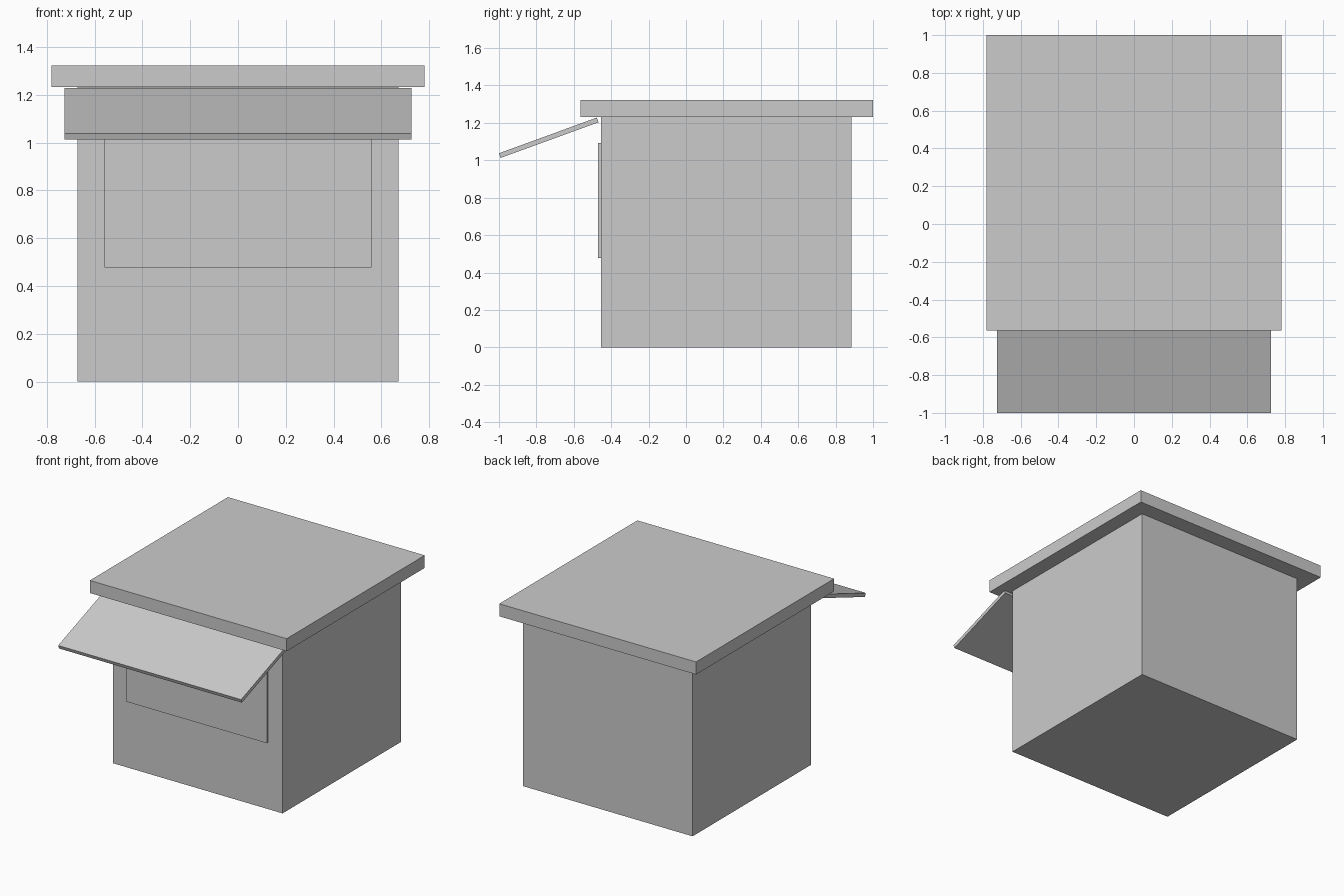
import bpy, math
from mathutils import Matrix

if "Cube" in bpy.data.objects:
    bpy.data.objects.remove(bpy.data.objects["Cube"])

grey = bpy.data.materials.new("plain grey")
grey.diffuse_color = (0.6, 0.6, 0.6, 1)
grey.use_nodes = True
grey.node_tree.nodes["Principled BSDF"].inputs["Base Color"].default_value = grey.diffuse_color


def box(name, lo, hi, tilt=0.0):
    """Box between two corners, tilted about x through its centre."""
    centre = [(a + b) / 2 for a, b in zip(lo, hi)]
    size = [b - a for a, b in zip(lo, hi)]
    bpy.ops.mesh.primitive_cube_add(size=1)
    ob = bpy.context.object
    ob.name = ob.data.name = name
    ob.data.transform(Matrix.Rotation(tilt, 4, 'X') @ Matrix.Diagonal((*size, 1)))
    ob.location = centre
    ob.data.materials.append(grey)
    return ob


# Stall body and overhanging flat roof
box("body", (-0.672, -0.455, 0), (0.672, 0.885, 1.232))
box("roof", (-0.78, -0.563, 1.232), (0.78, 1.0, 1.322))

# Serving window panel, standing slightly proud of the front
box("window_panel", (-0.558, -0.47, 0.478), (0.558, -0.45, 1.093))

# Awning sloping down and forward from under the roof
y, z, half_len, half_thick = -0.734, 1.1205, 0.2785, 0.0133
box("awning", (-0.725, y - half_len, z - half_thick),
    (0.725, y + half_len, z + half_thick), math.radians(20))
